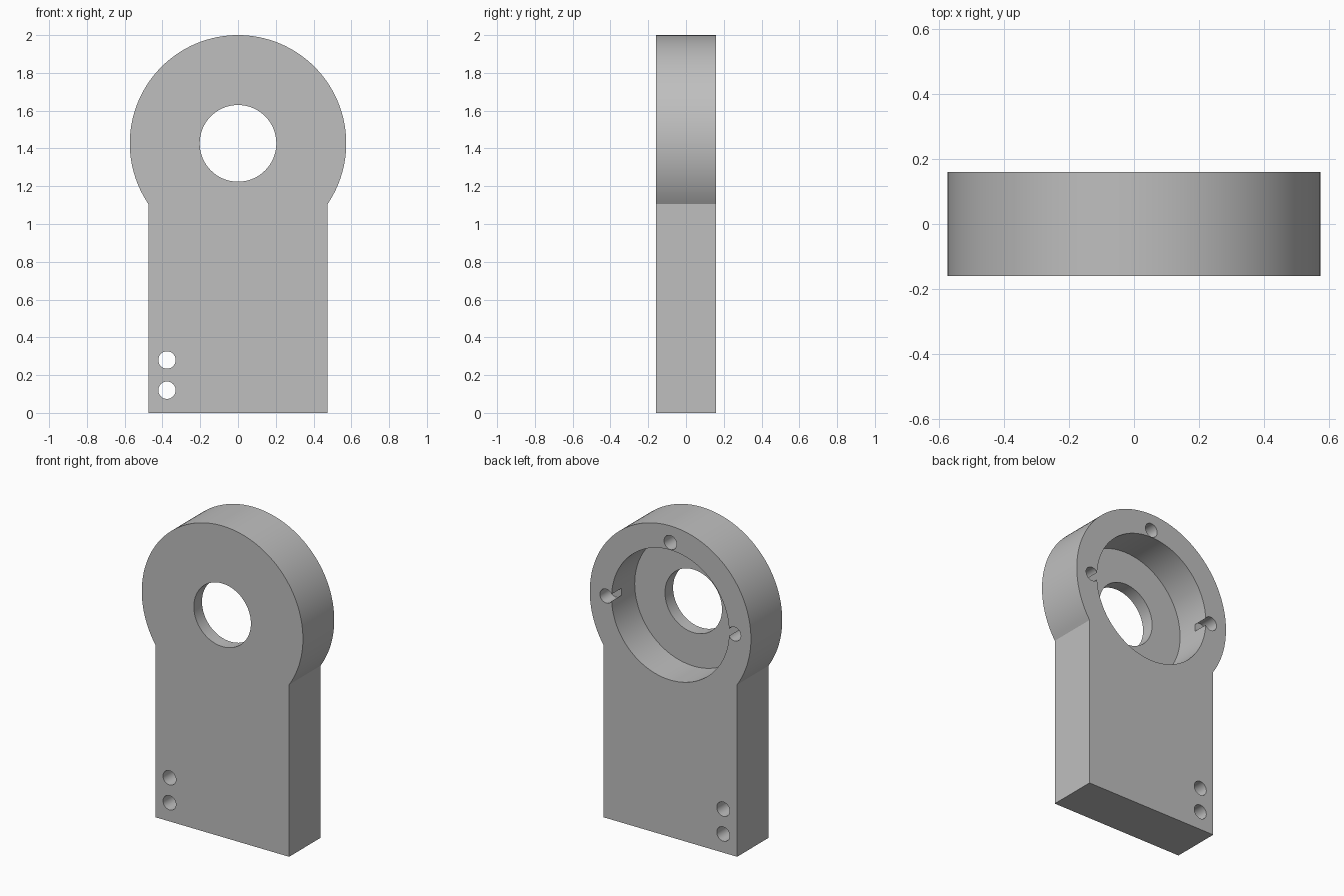
import bpy, bmesh
from math import acos, cos, sin, pi, radians

cube = bpy.data.objects.get("Cube")
if cube:
    bpy.data.objects.remove(cube, do_unlink=True)

HALF_W, HALF_T = 0.475, 0.159      # plate half width and half thickness
HEAD_Z, HEAD_R = 1.427, 0.573      # round head centre height and radius

grey = bpy.data.materials.new("plain grey")
grey.use_nodes = True
grey.diffuse_color = (0.52, 0.52, 0.52, 1)
grey.node_tree.nodes["Principled BSDF"].inputs["Base Color"].default_value = grey.diffuse_color

# Plate outline: straight foot with a round head, extruded through the thickness
start = -acos(HALF_W / HEAD_R)
steps = 96
outline = [(-HALF_W, 0), (HALF_W, 0)]
for i in range(steps + 1):
    a = start + (pi - 2 * start) * i / steps
    outline.append((HEAD_R * cos(a), HEAD_Z + HEAD_R * sin(a)))

bm = bmesh.new()
face = bm.faces.new([bm.verts.new((x, -HALF_T, z)) for x, z in outline])
grown = bmesh.ops.extrude_face_region(bm, geom=[face])["geom"]
bmesh.ops.translate(bm, vec=(0, 2 * HALF_T, 0),
                    verts=[v for v in grown if isinstance(v, bmesh.types.BMVert)])
bmesh.ops.recalc_face_normals(bm, faces=bm.faces)
mesh = bpy.data.meshes.new("bearing_plate")
bm.to_mesh(mesh)
bm.free()
plate = bpy.data.objects.new("bearing_plate", mesh)
bpy.context.collection.objects.link(plate)
mesh.materials.append(grey)

cutters = []


def drill(name, x, z, radius, depth=None, sides=32):
    """Cut a round hole from the back; without a depth it goes right through."""
    front = HALF_T - depth if depth else -HALF_T - 0.1
    back = HALF_T + 0.1
    bpy.ops.mesh.primitive_cylinder_add(
        vertices=sides, radius=radius, depth=back - front,
        location=(x, (front + back) / 2, z), rotation=(pi / 2, 0, 0))
    cutter = bpy.context.object
    cutter.name = name + "_cutter"
    cutter.hide_render = True
    cutter.data.materials.append(grey)
    cut = plate.modifiers.new(name, "BOOLEAN")
    cut.operation = "DIFFERENCE"
    cut.solver = "EXACT"
    cut.object = cutter
    cutters.append(cutter)


# Bearing seat and shaft hole
drill("bearing_seat", 0, HEAD_Z, 0.418, 0.235, 96)
drill("shaft_hole", 0, HEAD_Z, 0.203, None, 64)

# Blind retaining screw holes around the seat
drill("top_screw_hole", 0, HEAD_Z + 0.466, 0.045, 0.1)
for side, sign in (("left", 1), ("right", -1)):
    drill(side + "_screw_hole", sign * 0.456, HEAD_Z, 0.045, 0.1)

# Two mounting holes low on the right edge
for name, z in (("lower", 0.12), ("upper", 0.28)):
    drill(name + "_mount_hole", -0.376, z, 0.046)

# Bake the cuts, then drop the cutters
bpy.context.view_layer.update()
baked = plate.evaluated_get(bpy.context.evaluated_depsgraph_get())
result = bpy.data.meshes.new_from_object(baked)
plate.modifiers.clear()
plate.data = result
for cutter in cutters:
    bpy.data.objects.remove(cutter, do_unlink=True)

# Smooth round walls with crisp rims
bpy.ops.object.select_all(action="DESELECT")
plate.select_set(True)
bpy.context.view_layer.objects.active = plate
bpy.ops.object.shade_smooth_by_angle(angle=radians(25))
